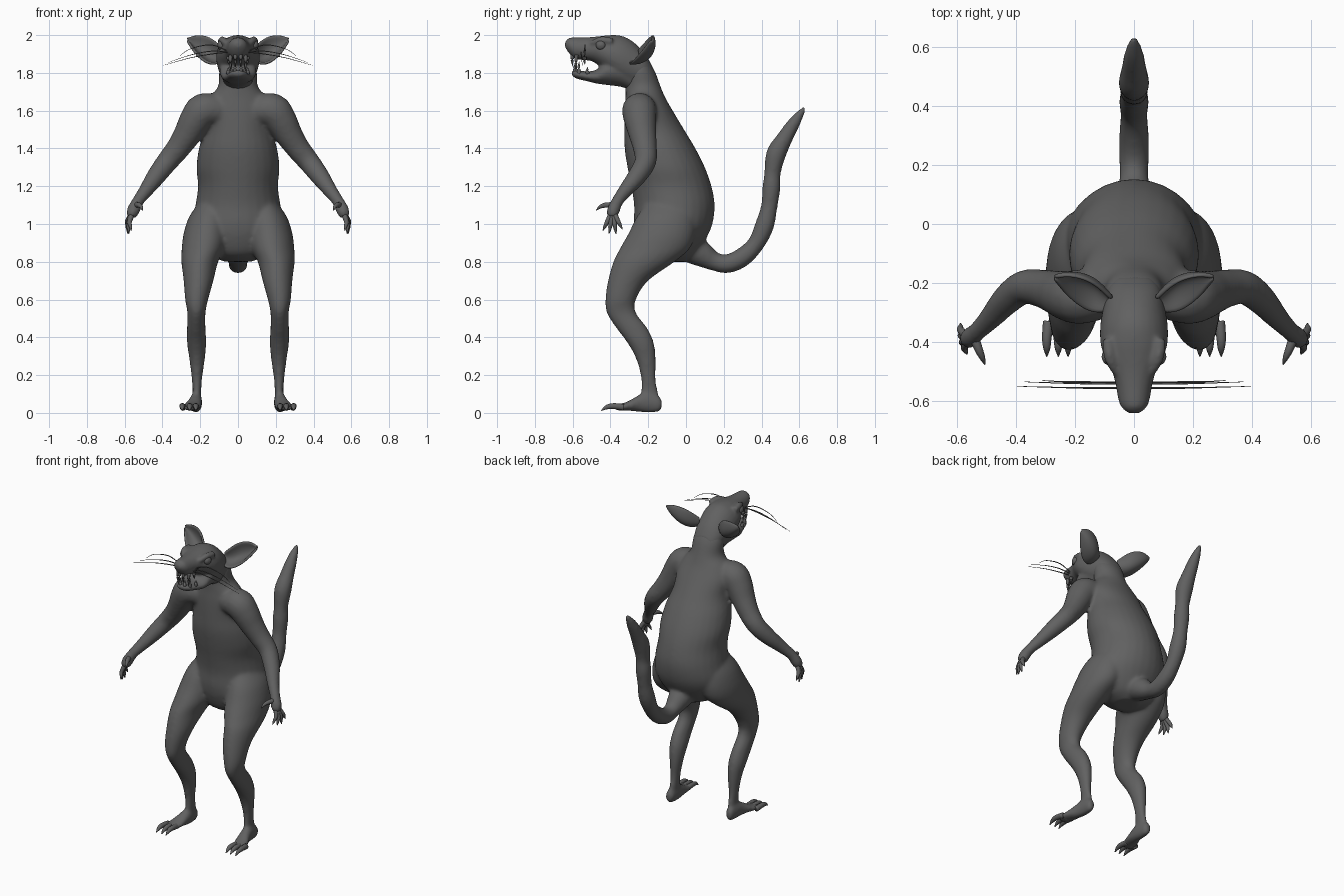
import bpy, bmesh
from math import sin, cos, pi
from mathutils import Vector

cube = bpy.data.objects.get("Cube")
if cube:
    bpy.data.objects.remove(cube, do_unlink=True)

skin = bpy.data.materials.new("dark grey skin")
skin.use_nodes = True
grey = (.12, .12, .12, 1)
skin.diffuse_color = grey
skin.node_tree.nodes["Principled BSDF"].inputs["Base Color"].default_value = grey


def spline(rows, steps):
    """Smooth the rows of numbers with a Catmull-Rom curve."""
    rows = [Vector(row) for row in rows]
    padded = [rows[0]] + rows + [rows[-1]]
    result = []
    for a, b, c, d in zip(padded, padded[1:], padded[2:], padded[3:]):
        for i in range(steps):
            t = i / steps
            result.append((b * 2 + (c - a) * t + (a * 2 - b * 5 + c * 4 - d) * t * t
                           + (b * 3 - a - c * 3 + d) * t ** 3) / 2)
    return result + [rows[-1]]


def skin_rings(bm, rings, mirror):
    """Bridge rings of points into a closed shell, on one or both sides."""
    for side in ((1, -1) if mirror else (1,)):
        loops = [[bm.verts.new((p.x * side, p.y, p.z)) for p in ring] for ring in rings]
        count = len(loops[0])
        for low, high in zip(loops, loops[1:]):
            for i in range(count):
                j = (i + 1) % count
                bm.faces.new((low[i], low[j], high[j], high[i]))
        bm.faces.new(loops[0])
        bm.faces.new(loops[-1])


def loft(bm, axis, rows, mirror=False, sides=28):
    """Elliptic sections along z or y: (position, x low, x high, low, high)."""
    rings = []
    for t, x0, x1, low, high in spline(rows, 5):
        ring = []
        for i in range(sides):
            angle = 2 * pi * i / sides
            x = (x0 + x1 + (x1 - x0) * cos(angle)) / 2
            w = (low + high + (high - low) * sin(angle)) / 2
            ring.append(Vector((x, w, t) if axis == "z" else (x, t, w)))
        rings.append(ring)
    skin_rings(bm, rings, mirror)


def tube(bm, rows, mirror=False, sides=16, steps=5):
    """Round sections along a path: (x, y, z, radius)."""
    path = spline(rows, steps)
    rings = []
    for i, row in enumerate(path):
        tangent = (path[min(i + 1, len(path) - 1)] - path[max(i - 1, 0)]).to_3d()
        turn = tangent.to_track_quat("Z", "Y")
        rings.append([row.to_3d() + turn @ Vector((cos(a), sin(a), 0)) * row.w
                      for a in (2 * pi * k / sides for k in range(sides))])
    skin_rings(bm, rings, mirror)


def finish(name, bm, fuse=0):
    bmesh.ops.recalc_face_normals(bm, faces=bm.faces)
    mesh = bpy.data.meshes.new(name)
    for face in bm.faces:
        face.smooth = True
    bm.to_mesh(mesh)
    bm.free()
    mesh.materials.append(skin)
    obj = bpy.data.objects.new(name, mesh)
    bpy.context.collection.objects.link(obj)
    if fuse:
        remesh = obj.modifiers.new("fuse", "REMESH")
        remesh.mode = "VOXEL"
        remesh.voxel_size = fuse
        remesh.use_smooth_shade = True
        smooth = obj.modifiers.new("soften", "SMOOTH")
        smooth.factor = .5
        smooth.iterations = 8
    return obj


# Body: torso and neck
body = bmesh.new()
loft(body, "z", [
    (.8, -.07, .07, -.14, 0), (.84, -.16, .16, -.22, .05), (.92, -.22, .22, -.26, .105),
    (1, -.24, .24, -.275, .14), (1.1, -.225, .225, -.275, .152), (1.2, -.212, .212, -.29, .135),
    (1.3, -.22, .22, -.31, .1), (1.4, -.207, .207, -.325, .05), (1.5, -.18, .18, -.327, -.01),
    (1.6, -.18, .18, -.325, -.07), (1.67, -.15, .15, -.32, -.11), (1.73, -.105, .105, -.32, -.135),
    (1.81, -.1, .1, -.32, -.165), (1.87, -.085, .085, -.31, -.2)])
# Legs
loft(body, "z", [
    (1.12, .08, .2, -.2, .03), (1.04, .05, .258, -.26, .05), (.95, .05, .288, -.305, .05),
    (.87, .07, .298, -.35, .02), (.8, .105, .3, -.385, -.06), (.7, .13, .288, -.413, -.2),
    (.6, .158, .28, -.427, -.265), (.53, .172, .268, -.42, -.265), (.45, .172, .27, -.37, -.205),
    (.37, .168, .27, -.31, -.17), (.28, .176, .257, -.262, -.16), (.18, .19, .245, -.238, -.16),
    (.1, .195, .24, -.24, -.145), (.05, .195, .25, -.24, -.135)], mirror=True)
# Feet
loft(body, "y", [
    (-.128, .21, .24, .025, .07), (-.145, .197, .25, .005, .09), (-.2, .19, .255, 0, .11),
    (-.25, .19, .265, .005, .095), (-.31, .195, .29, .012, .06), (-.36, .205, .3, .012, .046),
    (-.38, .22, .29, .018, .04)], mirror=True)
# Arms and palms
tube(body, [
    (.1, -.24, 1.6, .08), (.18, -.247, 1.602, .092), (.225, -.242, 1.55, .086),
    (.268, -.23, 1.475, .074), (.318, -.217, 1.4, .064), (.375, -.215, 1.33, .058),
    (.432, -.258, 1.255, .051), (.487, -.32, 1.178, .039), (.53, -.363, 1.12, .032),
    (.555, -.385, 1.07, .035), (.566, -.392, 1.035, .025)], mirror=True)
# Tail
tube(body, [
    (0, -.02, .9, .09), (0, .08, .842, .07), (0, .15, .802, .05), (0, .22, .79, .051),
    (0, .3, .825, .051), (0, .37, .895, .046), (0, .415, .99, .051), (0, .44, 1.09, .044),
    (0, .452, 1.19, .048), (0, .458, 1.27, .044), (0, .477, 1.37, .053), (0, .52, 1.45, .044),
    (0, .575, 1.54, .033), (0, .614, 1.597, .018), (0, .63, 1.622, .007)])
finish("body", body, fuse=.011)

# Head: skull with snout, and the lower jaw
head = bmesh.new()
loft(head, "y", [
    (-.64, -.02, .02, 1.935, 1.965), (-.62, -.043, .043, 1.905, 1.985),
    (-.59, -.054, .054, 1.876, 1.988), (-.55, -.061, .061, 1.868, 1.988), (-.5, -.074, .074, 1.862, 1.99),
    (-.45, -.1, .1, 1.83, 1.995), (-.4, -.114, .114, 1.79, 2), (-.34, -.114, .114, 1.745, 1.996),
    (-.28, -.104, .104, 1.72, 1.965), (-.22, -.09, .09, 1.72, 1.905), (-.18, -.06, .06, 1.75, 1.84)])
loft(head, "y", [
    (-.606, -.025, .025, 1.787, 1.812), (-.58, -.048, .048, 1.77, 1.815),
    (-.52, -.066, .066, 1.755, 1.808), (-.47, -.085, .085, 1.743, 1.82),
    (-.42, -.097, .097, 1.736, 1.88), (-.34, -.095, .095, 1.725, 1.9),
    (-.28, -.08, .08, 1.7, 1.85)])
# Brow ridges
tube(head, [(.06, -.5, 1.955, .015), (.082, -.45, 1.973, .02), (.088, -.39, 1.965, .02)], mirror=True)
finish("head", head, fuse=.008)

# Eyes
eyes = bmesh.new()
tube(eyes, [(.06, -.448, 1.947, .004), (.068, -.448, 1.947, .024), (.085, -.45, 1.947, .028),
            (.102, -.452, 1.947, .02), (.109, -.453, 1.947, .004)], mirror=True)
finish("eyes", eyes)

# Ears: cupped leaves opening forward
ears = bmesh.new()
root, along, across = Vector((.075, -.275, 1.895)), Vector((.195, .075, .06)), Vector((0, -.05, -.068))
back = along.cross(across).normalized() * .06
widths = spline([(.4, 0), (.75, 0), (.98, 0), (1, 0), (.85, 0), (.55, 0), (.1, 0)], 2)
for side in (1, -1):
    grid = []
    for i, (width, _) in enumerate(widths):
        u = i / (len(widths) - 1)
        row = []
        for k in range(-5, 6):
            v = k / 5
            p = root + along * u + across * (v * width - .35 * u ** 3)
            p += back * (1 - v * v) * width
            row.append(ears.verts.new((p.x * side, p.y, p.z)))
        grid.append(row)
    for a, b in zip(grid, grid[1:]):
        for k in range(10):
            ears.faces.new((a[k], a[k + 1], b[k + 1], b[k]))
ear_object = finish("ears", ears)
thick = ear_object.modifiers.new("thickness", "SOLIDIFY")
thick.thickness = .014
thick.offset = 0
rounding = ear_object.modifiers.new("rounding", "SUBSURF")
rounding.levels = rounding.render_levels = 1

# Fingers with claws, fanned below the palm
fingers = bmesh.new()
for x, y, z in ((.565, -.44, .965), (.577, -.407, .95), (.583, -.37, .947), (.587, -.337, .972)):
    tip = Vector((x, y, z))
    start = Vector((.558, -.388, 1.07)).lerp(tip, .12)
    knuckle = start.lerp(tip, .5) + Vector((.012, 0, 0))
    tube(fingers, [(*start, .016), (*knuckle, .012), (*knuckle.lerp(tip, .5), .009), (*tip, .002)],
         mirror=True, sides=10)
# Thumbs
tube(fingers, [(.54, -.385, 1.1, .016), (.525, -.425, 1.1, .014), (.512, -.455, 1.09, .009),
               (.505, -.475, 1.072, .002)], mirror=True, sides=10)
finish("fingers", fingers)

# Toes with claws
toes = bmesh.new()
for x, spread in ((.225, -.002), (.256, 0), (.29, .005)):
    tube(toes, [(x, -.33, .03, .018), (x + spread, -.385, .036, .016),
                (x + spread, -.42, .03, .012), (x + spread, -.448, .012, .002)], mirror=True, sides=10)
finish("toes", toes)

# Teeth: upper fangs, incisors and lower teeth
teeth = bmesh.new()
for x, y, top, tip in ((.014, -.6, 1.9, 1.835), (.04, -.58, 1.895, 1.81), (.05, -.535, 1.885, 1.845),
                       (.016, -.587, 1.8, 1.85), (.038, -.565, 1.795, 1.86), (.052, -.52, 1.795, 1.83)):
    tube(teeth, [(x, y, top, .011), (x, y - .003, (top + tip) / 2, .008), (x, y, tip, .001)],
         mirror=True, sides=10)
finish("teeth", teeth)

# Whiskers
whiskers = bmesh.new()
for y, reach, drop in ((-.555, .395, 1.84), (-.54, .37, 1.855), (-.535, .31, 1.888)):
    tube(whiskers, [(.045, y, 1.91, .003), (.14, y, drop + .06, .003),
                    (.25, y + .002, drop + .04, .002), (reach, y + .006, drop, .0008)],
         mirror=True, sides=6)
finish("whiskers", whiskers)
